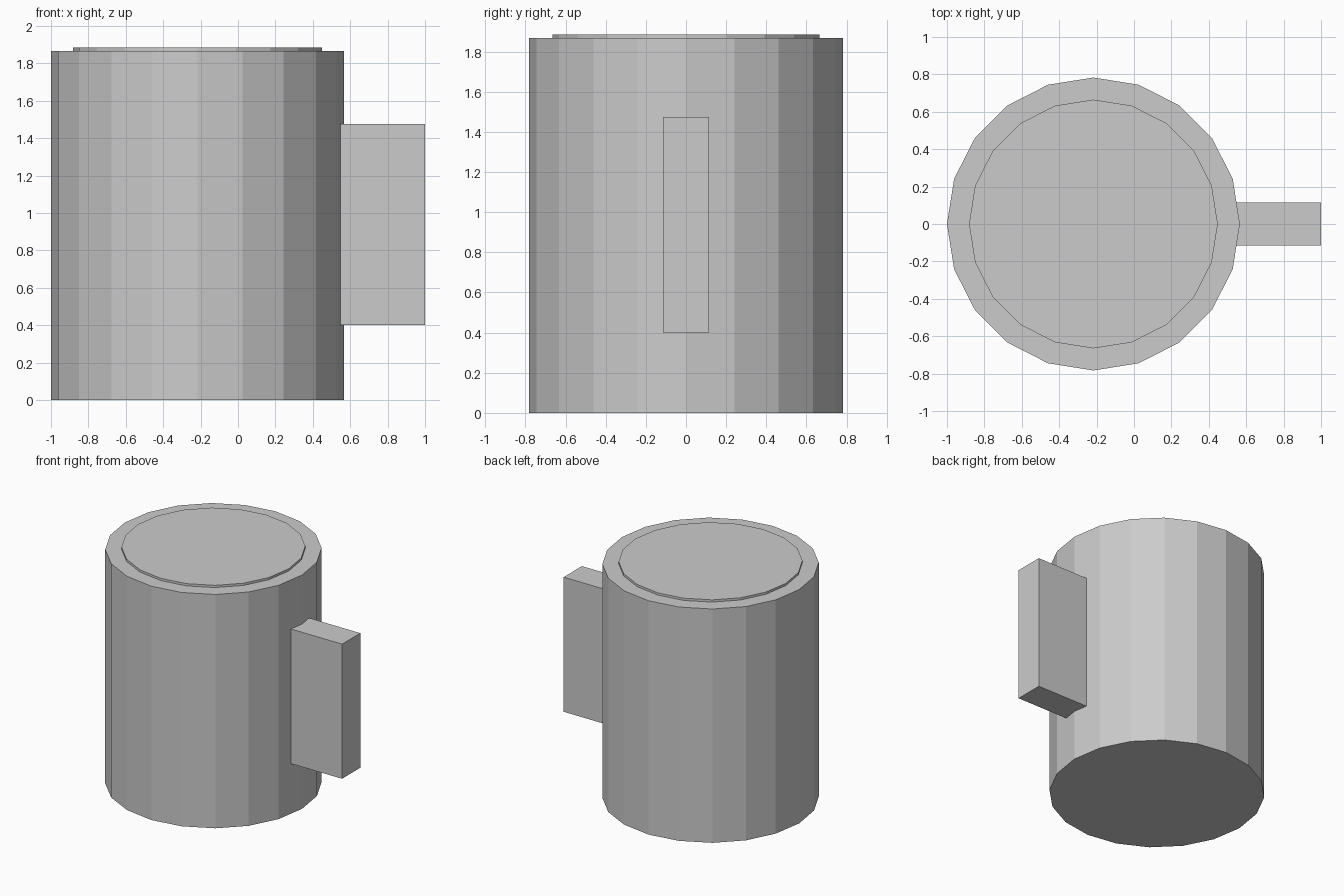
import bpy

if "Cube" in bpy.data.objects:
    bpy.data.objects.remove(bpy.data.objects["Cube"])

CX = -0.217  # axis of the mug body
SIDES = 20


def cylinder(name, radius, z0, z1):
    bpy.ops.mesh.primitive_cylinder_add(
        vertices=SIDES, radius=radius, depth=z1 - z0,
        location=(CX, 0, (z0 + z1) / 2))
    bpy.context.object.name = name


def box(name, lo, hi):
    bpy.ops.mesh.primitive_cube_add(
        size=1, location=[(a + b) / 2 for a, b in zip(lo, hi)])
    obj = bpy.context.object
    obj.name = name
    obj.scale = [b - a for a, b in zip(lo, hi)]
    bpy.ops.object.transform_apply(location=False, rotation=False, scale=True)


# Mug body
cylinder("mug_body", 0.783, 0, 1.867)

# Slightly raised disc of drink on top
cylinder("drink_surface", 0.665, 1.82, 1.885)

# Solid block handle, sunk a little into the body
box("handle", (0.51, -0.115, 0.4), (1.0, 0.115, 1.475))
